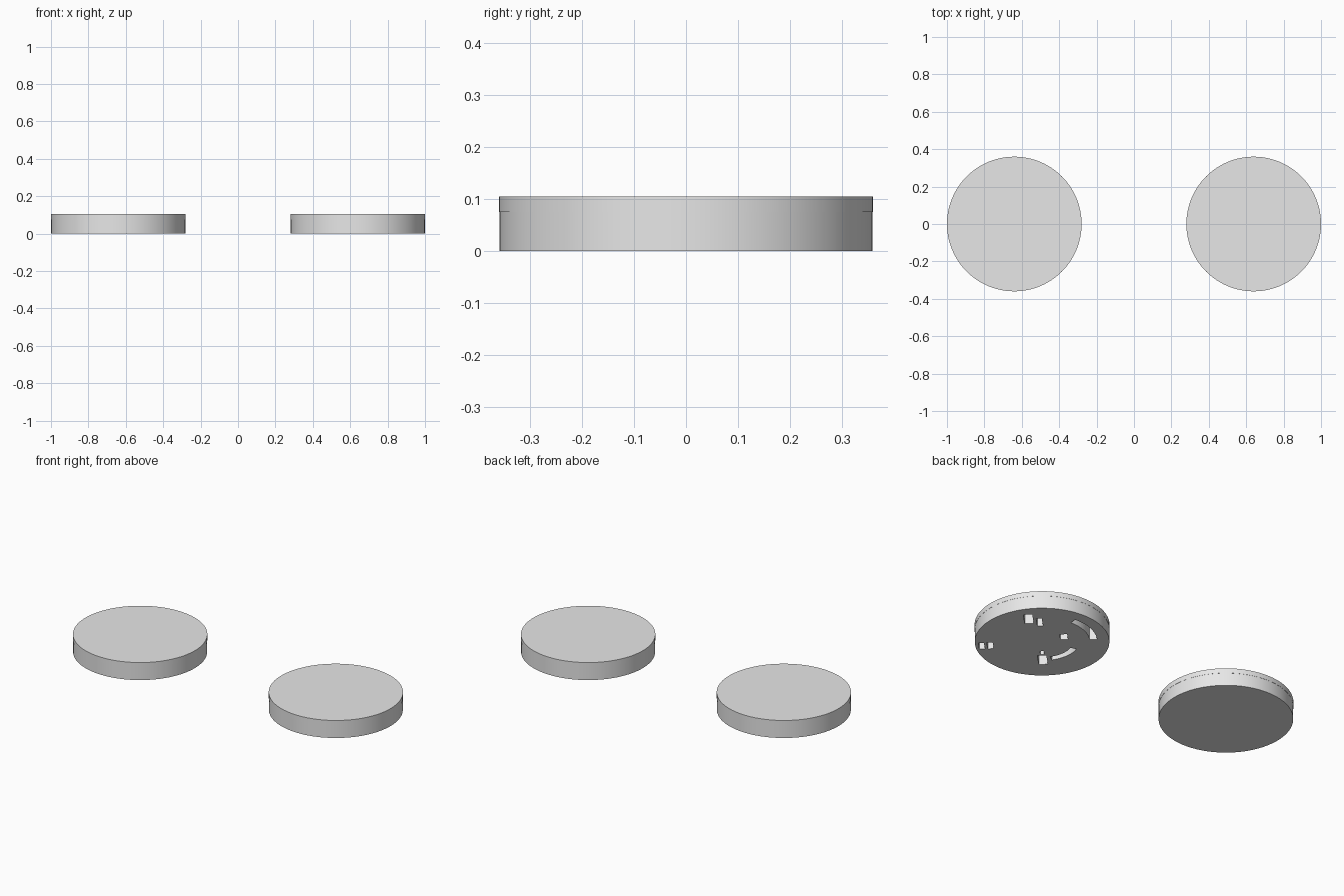
import bpy, bmesh, math

if "Cube" in bpy.data.objects:
    bpy.data.objects.remove(bpy.data.objects["Cube"])

R, SEAM, TOP, CX = 0.36, 0.075, 0.104, 0.64

grey = bpy.data.materials.new("light_grey")
grey.diffuse_color = (0.8, 0.8, 0.8, 1)
grey.use_nodes = True
grey.node_tree.nodes["Principled BSDF"].inputs["Base Color"].default_value = grey.diffuse_color


def disc(name, x, r, z0, z1):
    bpy.ops.mesh.primitive_cylinder_add(vertices=96, radius=r, depth=z1 - z0,
                                        location=(x, 0, (z0 + z1) / 2))
    ob = bpy.context.object
    ob.name = name
    ob.data.materials.append(grey)
    return ob


def rect(u0, u1, v0, v1):
    return [(u0, v0), (u1, v0), (u1, v1), (u0, v1)]


def arc(r0, r1, a0, a1, n=10):
    ang = [math.radians(a0 + (a1 - a0) * i / n) for i in range(n + 1)]
    return ([(r1 * math.cos(a), r1 * math.sin(a)) for a in ang] +
            [(r0 * math.cos(a), r0 * math.sin(a)) for a in reversed(ang)])


# Two pucks, each a lower body and a cap
bodies = {}
for side, x in (("left", -CX), ("right", CX)):
    bodies[side] = disc(side + "_body", x, R - 0.001, 0, SEAM)
    disc(side + "_cap", x, R, SEAM, TOP)

# Slots in the underside of the right puck, laid out on diagonal axes
slots = [rect(-.075, -.027, .20, .295), rect(-.01, .02, .17, .25),
         rect(-.34, -.31, -.05, .016), rect(-.295, -.263, -.05, .016),
         rect(.10, .14, .015, .07), rect(-.038, .01, -.24, -.145),
         rect(-.02, 0, -.135, -.10), arc(.255, .295, 0, 48),
         arc(.165, .20, -80, -28)]
bm = bmesh.new()
s = math.sqrt(0.5)
for pts in slots:
    face = bm.faces.new([bm.verts.new((CX + (v - u) * s, (u + v) * s, -0.02))
                         for u, v in pts])
    ext = bmesh.ops.extrude_face_region(bm, geom=[face], use_keep_orig=True)
    for el in ext["geom"]:
        if isinstance(el, bmesh.types.BMVert):
            el.co.z = SEAM + 0.01
bmesh.ops.recalc_face_normals(bm, faces=bm.faces)
me = bpy.data.meshes.new("slot_cutter")
bm.to_mesh(me)
bm.free()
me.materials.append(grey)
cutter = bpy.data.objects.new("slot_cutter", me)
bpy.context.collection.objects.link(cutter)
cutter.hide_render = True

mod = bodies["right"].modifiers.new("slots", 'BOOLEAN')
mod.operation = 'DIFFERENCE'
mod.solver = 'EXACT'
mod.object = cutter
bpy.ops.object.select_all(action='DESELECT')
bpy.context.view_layer.objects.active = bodies["right"]
bodies["right"].select_set(True)
bpy.ops.object.modifier_apply(modifier="slots")
bpy.data.objects.remove(cutter)

# Smooth round walls, crisp rims
for ob in bpy.context.scene.objects:
    ob.select_set(True)
bpy.ops.object.shade_smooth_by_angle(angle=math.radians(30))
